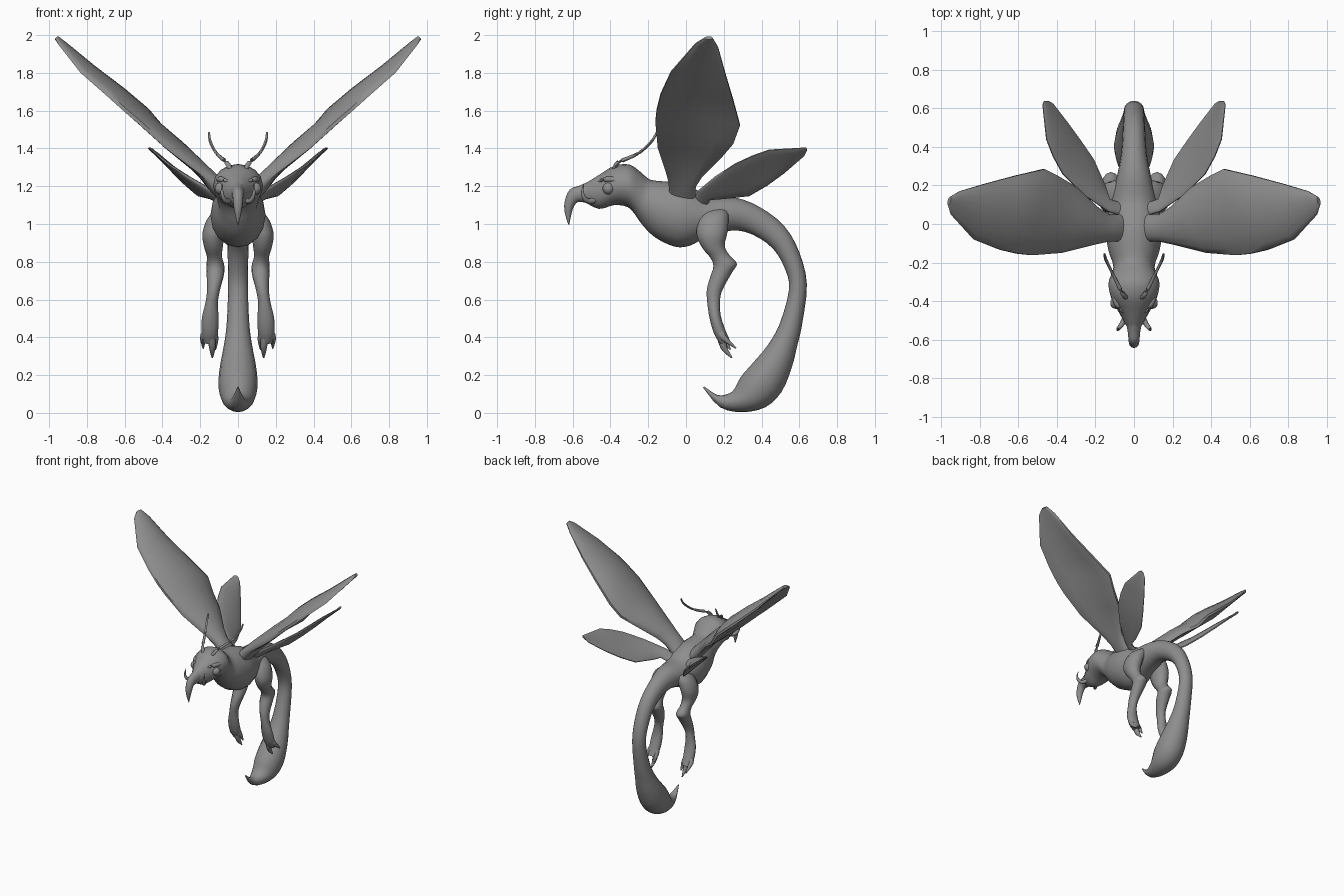
import bpy, bmesh, math
from mathutils import Vector

mat = bpy.data.materials.new("plain_grey")
mat.diffuse_color = (0.27, 0.27, 0.27, 1)


def smooth_rows(rows, n):
    """Catmull-Rom interpolation between rows of numbers."""
    out = []
    for i in range(len(rows) - 1):
        a, b = rows[max(i - 1, 0)], rows[i]
        c, d = rows[i + 1], rows[min(i + 2, len(rows) - 1)]
        for k in range(n):
            t = k / n
            out.append([0.5 * (2 * q + (r - p) * t + (2 * p - 5 * q + 4 * r - s) * t * t
                               + (3 * q - p - 3 * r + s) * t ** 3)
                        for p, q, r, s in zip(a, b, c, d)])
    return out + [list(rows[-1])]


def finish(ob, mirror, angle=60):
    ob.data.materials.append(mat)
    bpy.ops.object.select_all(action='DESELECT')
    ob.select_set(True)
    bpy.context.view_layer.objects.active = ob
    bpy.ops.object.shade_smooth_by_angle(angle=math.radians(angle))
    if mirror:
        m = ob.modifiers.new("mirror", 'MIRROR')
        m.use_mirror_merge = False
    return ob


def skin(name, rings, mirror=False, angle=60):
    """Join rings of points into a closed surface."""
    bm = bmesh.new()
    vs = [[bm.verts.new(p) for p in r] for r in rings]
    n = len(vs[0])
    for a, b in zip(vs, vs[1:]):
        for i in range(n):
            bm.faces.new((a[i], a[(i + 1) % n], b[(i + 1) % n], b[i]))
    bm.faces.new(vs[0])
    bm.faces.new(vs[-1])
    bmesh.ops.recalc_face_normals(bm, faces=bm.faces)
    me = bpy.data.meshes.new(name)
    bm.to_mesh(me)
    bm.free()
    ob = bpy.data.objects.new(name, me)
    bpy.context.collection.objects.link(ob)
    return finish(ob, mirror, angle)


def loft(name, rows, mirror=False, sides=16, n=3):
    """Rows: centre x, edge A (y, z), edge B (y, z), half width."""
    rings = []
    for x, ya, za, yb, zb, w in smooth_rows(rows, n):
        c = Vector((x, (ya + yb) / 2, (za + zb) / 2))
        h = Vector((0, (ya - yb) / 2, (za - zb) / 2))
        s = Vector((max(w, 0.002), 0, 0))
        rings.append([c + h * math.cos(t) + s * math.sin(t)
                      for t in (2 * math.pi * i / sides for i in range(sides))])
    return skin(name, rings, mirror)


def tube(name, rows, mirror=True, sides=8, n=3):
    """Rows: x, y, z, radius."""
    rows = smooth_rows(rows, n)
    pts = [Vector(r[:3]) for r in rows]
    rings = []
    for i, p in enumerate(pts):
        t = (pts[min(i + 1, len(pts) - 1)] - pts[max(i - 1, 0)]).normalized()
        u = t.cross(Vector((0.3, 1, 0.2)) if abs(t.y) < 0.8 else Vector((1, 0, 0))).normalized()
        v = t.cross(u)
        r = max(rows[i][3], 0.001)
        rings.append([p + (u * math.cos(a) + v * math.sin(a)) * r
                      for a in (2 * math.pi * k / sides for k in range(sides))])
    return skin(name, rings, mirror)


def wing(name, rows, sides=16):
    """Rows: leading point, trailing point, half thickness, upward camber."""
    rings = []
    nrm = Vector((-0.66, 0, 0.75))
    for lead, trail, th, camber in rows:
        a, b = Vector(lead), Vector(trail)
        ring = []
        for i in range(sides):
            t = 2 * math.pi * (i + 0.5) / sides
            s = math.copysign(abs(math.sin(t)) ** 0.8, math.sin(t))
            c = math.cos(t) / math.cos(math.pi / sides)
            ring.append((a + b) / 2 + (a - b) / 2 * c
                        + nrm * (th * s + camber * (1 - c * c)))
        rings.append(ring)
    return skin(name, rings, True, 50)


# Head, neck, torso and curled tail as one continuous skin
loft("body_and_tail", [
    (0, -.54, 1.21, -.535, 1.115, .035), (0, -.46, 1.26, -.46, 1.08, .078),
    (0, -.38, 1.308, -.38, 1.10, .12), (0, -.30, 1.315, -.31, 1.09, .132),
    (0, -.24, 1.275, -.27, 1.05, .115), (0, -.19, 1.235, -.235, 1.0, .108),
    (0, -.11, 1.225, -.165, .93, .133), (0, -.02, 1.215, -.06, .88, .146),
    (0, .05, 1.185, .02, .885, .138), (0, .12, 1.145, .10, .925, .122),
    (0, .26, 1.14, .24, .965, .088), (0, .39, 1.09, .35, .945, .066),
    (0, .52, .99, .46, .87, .058), (0, .60, .85, .525, .76, .054),
    (0, .64, .68, .545, .65, .052), (0, .615, .47, .495, .47, .06),
    (0, .59, .36, .43, .355, .075), (0, .56, .24, .35, .26, .095),
    (0, .505, .11, .29, .19, .104), (0, .42, .03, .255, .125, .09),
    (0, .30, .004, .22, .10, .065), (0, .18, .03, .165, .095, .035),
    (0, .09, .135, .097, .14, .003)])

# Hooked beak
loft("beak", [
    (0, -.48, 1.24, -.49, 1.11, .05), (0, -.56, 1.205, -.545, 1.115, .035),
    (0, -.615, 1.182, -.575, 1.115, .03), (0, -.642, 1.12, -.595, 1.09, .026),
    (0, -.642, 1.06, -.606, 1.055, .018), (0, -.622, .995, -.618, .998, .002)], sides=10)

# Slim side mandibles and low brow ridges
tube("mandible", [(.035, -.47, 1.13, .016), (.06, -.515, 1.12, .014), (.078, -.54, 1.14, .011),
                  (.085, -.548, 1.175, .007), (.08, -.54, 1.215, .001)])
tube("brow", [(.05, -.465, 1.225, .004), (.08, -.43, 1.235, .014),
              (.102, -.38, 1.235, .014), (.112, -.33, 1.215, .004)])

# Eyes
bpy.ops.mesh.primitive_uv_sphere_add(segments=14, ring_count=8, radius=.032,
                                     location=(0, 0, 0))
eye = bpy.context.object
eye.name = "eye"
for v in eye.data.vertices:
    v.co += Vector((.092, -.41, 1.188))
finish(eye, True)

# Antennae
tube("antenna", [(.04, -.38, 1.29, .014), (.06, -.36, 1.325, .012), (.10, -.28, 1.36, .009),
                 (.125, -.23, 1.39, .008), (.148, -.18, 1.44, .008), (.153, -.155, 1.485, .005)],
     sides=6)

# Legs with bulging thigh and knee
loft("leg", [
    (.03, .10, 1.09, .21, 1.10, .03), (.09, .07, 1.04, .225, 1.05, .06),
    (.128, .055, .95, .22, .96, .06), (.13, .085, .875, .205, .885, .05),
    (.125, .13, .82, .23, .835, .04), (.12, .145, .775, .27, .79, .047),
    (.12, .128, .72, .245, .745, .046), (.13, .11, .65, .19, .645, .034),
    (.14, .113, .58, .18, .58, .033), (.147, .125, .50, .185, .51, .044),
    (.15, .148, .42, .212, .43, .044), (.15, .18, .365, .235, .38, .034)],
     mirror=True, sides=12)

# Claws
for i, (x, y, z) in enumerate([(.12, .235, .335), (.136, .243, .292), (.184, .265, .342)]):
    tube(f"claw_{i + 1}", [(.15 + (x - .15) * .5, .18, .43, .024),
                           (x, .20, z + .055, .018), (x, y, z, .004)])

# Large front wings, low leading edge and raised middle
wing("front_wing", [
    ((.04, -.09, 1.12), (.04, .055, 1.10), .045, 0),
    ((.09, -.09, 1.18), (.09, .05, 1.16), .045, .005),
    ((.14, -.092, 1.225), (.14, .052, 1.205), .042, .01),
    ((.20, -.105, 1.275), (.19, .085, 1.255), .036, .02),
    ((.38, -.15, 1.41), (.30, .19, 1.36), .034, .035),
    ((.53, -.162, 1.545), (.40, .25, 1.43), .034, .04),
    ((.60, -.155, 1.605), (.47, .285, 1.525), .033, .042),
    ((.69, -.135, 1.685), (.62, .25, 1.655), .03, .042),
    ((.83, -.08, 1.805), (.77, .21, 1.79), .022, .035),
    ((.95, .05, 1.955), (.905, .17, 1.935), .014, .01),
    ((.965, .10, 1.985), (.955, .14, 1.985), .012, 0)])

# Small hind wings
wing("hind_wing", [
    ((.04, .04, 1.10), (.04, .11, 1.07), .02, 0),
    ((.09, .05, 1.145), (.085, .115, 1.11), .02, 0),
    ((.135, .065, 1.175), (.13, .13, 1.13), .016, 0),
    ((.265, .155, 1.25), (.15, .20, 1.135), .014, .004),
    ((.37, .26, 1.318), (.21, .335, 1.15), .014, .008),
    ((.42, .35, 1.36), (.275, .43, 1.205), .013, .008),
    ((.455, .44, 1.392), (.34, .52, 1.27), .011, .006),
    ((.475, .62, 1.403), (.42, .625, 1.36), .007, 0),
    ((.468, .637, 1.403), (.445, .64, 1.39), .005, 0)])
